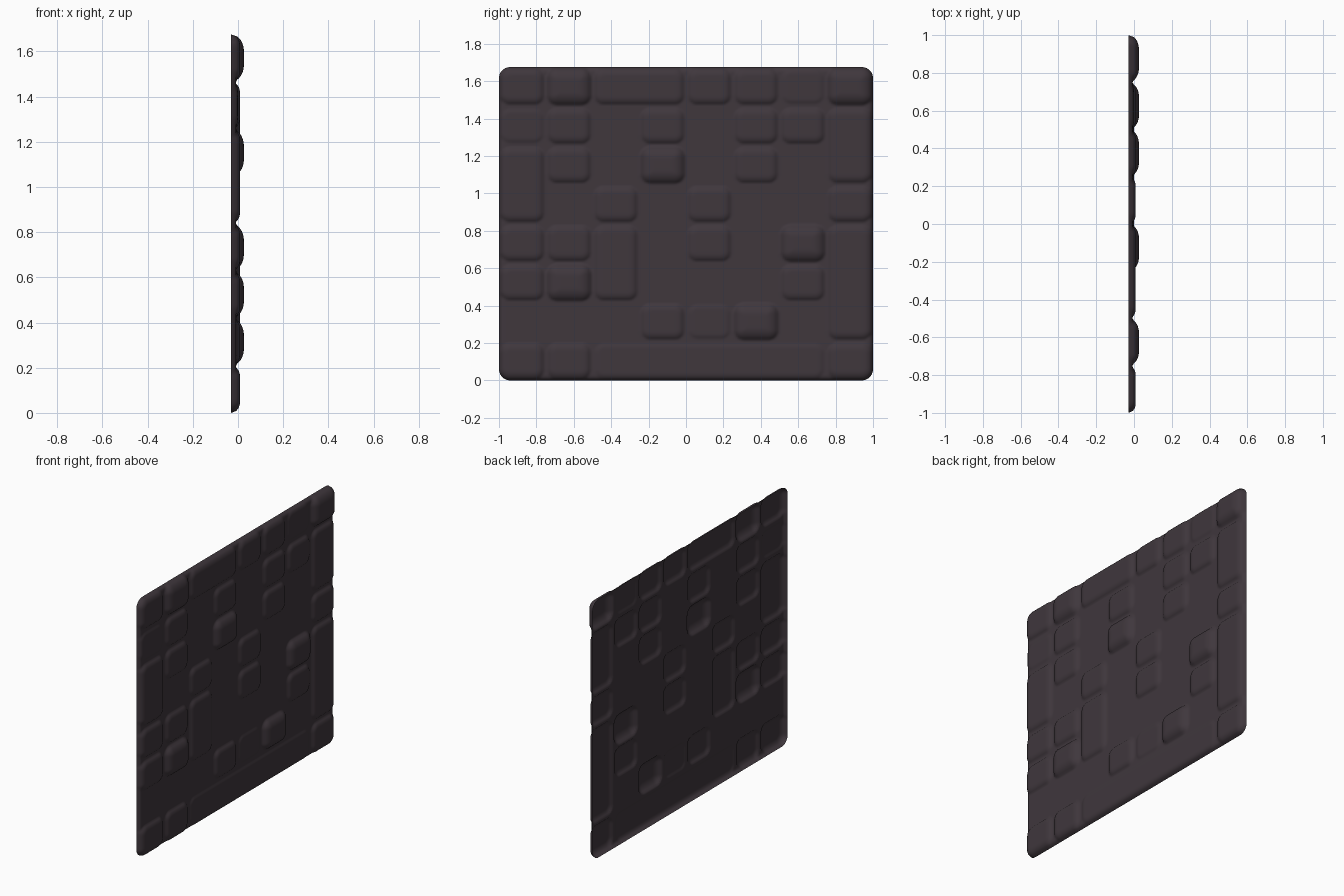
import bpy, bmesh, math

if "Cube" in bpy.data.objects:
    bpy.data.objects.remove(bpy.data.objects["Cube"])

BACK, BASE, LOW, MID, HIGH = -0.03, -0.008, -0.001, 0.009, 0.026
HEIGHT, CELLS, STEPS = 1.675, 8, 24
CW, CH = 2 / CELLS, HEIGHT / CELLS

# raised pads on an 8 x 8 layout: first row, first column, rows, columns (row 0 on top)
mid_pads = [(0, 0, 1, 1), (0, 2, 1, 2), (0, 4, 1, 1), (0, 5, 1, 1),
            (1, 1, 1, 1), (1, 3, 1, 1), (1, 5, 1, 1), (1, 6, 1, 1), (1, 7, 2, 1),
            (2, 0, 2, 1), (2, 1, 1, 1), (2, 5, 1, 1), (3, 2, 1, 1), (3, 4, 1, 1),
            (3, 7, 1, 1), (4, 0, 1, 1), (4, 1, 1, 1), (4, 2, 2, 1), (4, 4, 1, 1),
            (4, 7, 3, 1), (5, 0, 1, 1), (5, 6, 1, 1), (6, 3, 1, 1),
            (7, 0, 1, 1), (7, 1, 1, 1), (7, 7, 1, 1)]
high_pads = [(0, 1, 1, 1), (0, 7, 1, 1), (2, 3, 1, 1), (4, 6, 1, 1), (5, 1, 1, 1), (6, 5, 1, 1)]
low_pads = [(7, 2, 1, 5), (0, 6, 1, 1), (6, 4, 1, 1), (1, 0, 1, 1)]


def make_pad(pad, top, width, radius):
    r, c, nr, nc = pad
    return (-1 + (c + nc / 2) * CW, HEIGHT - (r + nr / 2) * CH,
            nc * CW / 2, nr * CH / 2, top, width, radius)


def distance(y, z, pad):
    # signed distance to a rounded rectangle
    qy = abs(y - pad[0]) - pad[2] + pad[6]
    qz = abs(z - pad[1]) - pad[3] + pad[6]
    return math.hypot(max(qy, 0), max(qz, 0)) + min(max(qy, qz), 0) - pad[6]


def pad_height(y, z, pad):
    # rounded rise from the rim to the top of the pad
    t = min(1, max(0, -distance(y, z, pad)) / pad[5])
    return BACK + (pad[4] - BACK) * math.sqrt(1 - (1 - t) ** 2)


plate = make_pad((0, 0, CELLS, CELLS), BASE, 0.03, 0.06)
pads = [plate]
for group, top, width in ((mid_pads, MID, 0.05), (high_pads, HIGH, 0.075), (low_pads, LOW, 0.04)):
    pads += [make_pad(p, top, width, 0.06) for p in group]

# relief sheet, open at the back
bm = bmesh.new()
n = CELLS * STEPS
grid = []
for i in range(n + 1):
    row = []
    for j in range(n + 1):
        y, z = -1 + 2 * i / n, HEIGHT * j / n
        x = max(pad_height(y, z, p) for p in pads)
        d = distance(y, z, plate)
        if d > 0:  # pull the outer corners onto the rounded outline
            cy = math.copysign(1 - 0.06, y)
            cz = HEIGHT - 0.06 if z > HEIGHT / 2 else 0.06
            k = 0.06 / (0.06 + d)
            y, z, x = cy + (y - cy) * k, cz + (z - cz) * k, BACK
        row.append(bm.verts.new((x, y, z)))
    grid.append(row)
for i in range(n):
    for j in range(n):
        f = bm.faces.new((grid[i][j], grid[i + 1][j], grid[i + 1][j + 1], grid[i][j + 1]))
        f.smooth = True
bmesh.ops.remove_doubles(bm, verts=bm.verts, dist=0.0004)
bmesh.ops.dissolve_degenerate(bm, edges=bm.edges, dist=0.0001)
mesh = bpy.data.meshes.new("relief_panel")
bm.to_mesh(mesh)
bm.free()

mat = bpy.data.materials.new("dark plum brown")
mat.diffuse_color = (0.05, 0.038, 0.046, 1)
mat.use_nodes = True
mat.node_tree.nodes["Principled BSDF"].inputs["Base Color"].default_value = mat.diffuse_color
mesh.materials.append(mat)
panel = bpy.data.objects.new("relief_panel", mesh)
bpy.context.collection.objects.link(panel)
